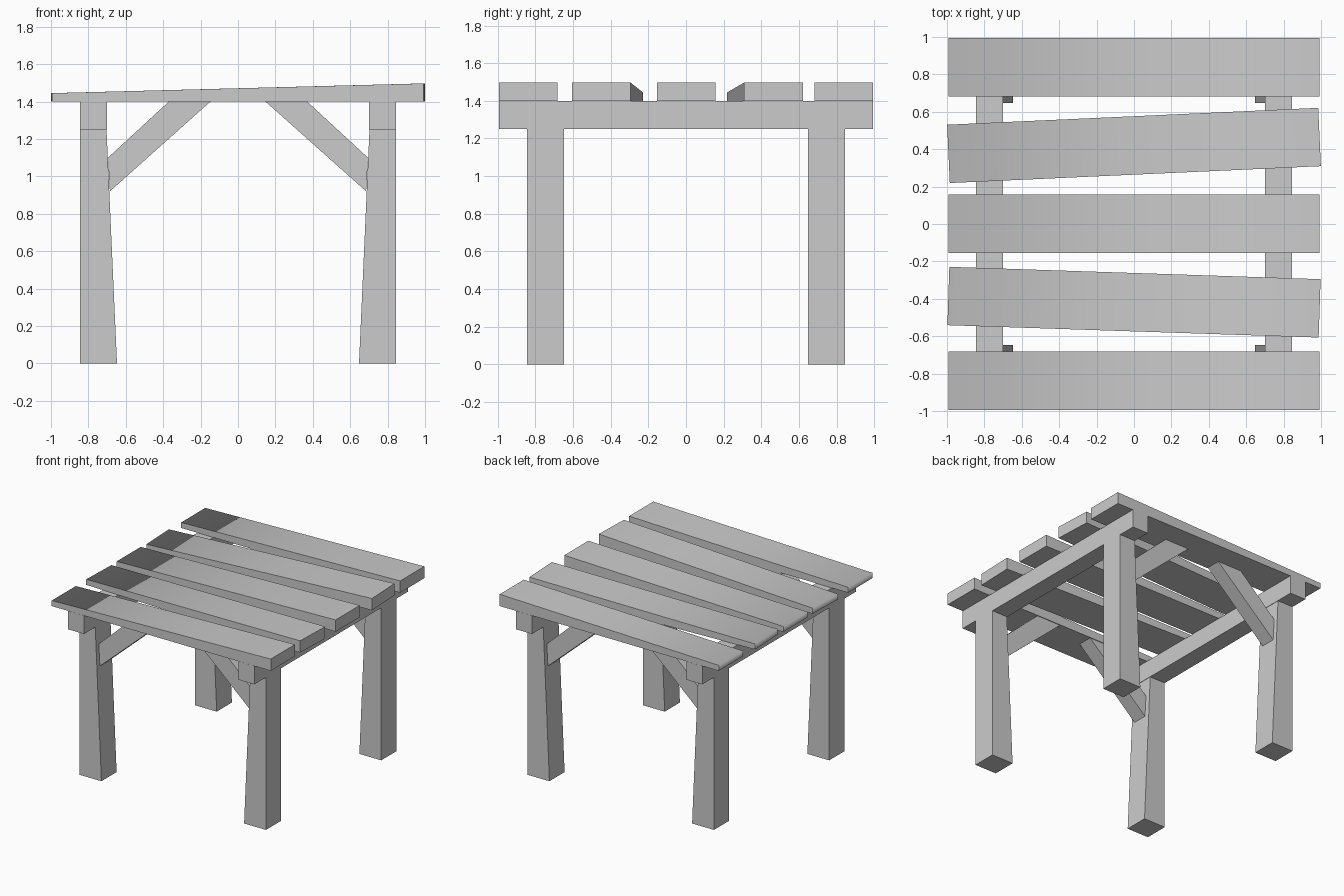
import bpy, bmesh
from math import radians
from mathutils import Matrix

if "Cube" in bpy.data.objects:
    bpy.data.objects.remove(bpy.data.objects["Cube"])


def extrude_profile(name, profile, y0, y1):
    """Solid made by extruding an x/z outline from y0 to y1."""
    bm = bmesh.new()
    face = bm.faces.new([bm.verts.new((x, y0, z)) for x, z in profile])
    ext = bmesh.ops.extrude_face_region(bm, geom=[face])
    moved = [v for v in ext["geom"] if isinstance(v, bmesh.types.BMVert)]
    bmesh.ops.translate(bm, verts=moved, vec=(0, y1 - y0, 0))
    bmesh.ops.recalc_face_normals(bm, faces=bm.faces)
    mesh = bpy.data.meshes.new(name)
    bm.to_mesh(mesh)
    bm.free()
    obj = bpy.data.objects.new(name, mesh)
    bpy.context.collection.objects.link(obj)
    return obj


def flip_x(profile, side):
    return [(x * side, z) for x, z in profile]


LEG = [(0.647, 0), (0.845, 0), (0.845, 1.25), (0.703, 1.25)]
BEAM = [(0.70, 1.25), (0.845, 1.25), (0.845, 1.40), (0.70, 1.40)]
BRACE = [(0.685, 0.92), (0.695, 1.10), (0.37, 1.40), (0.147, 1.40)]
PLANK = [(-0.993, 1.40), (0.993, 1.40), (0.993, 1.497), (-0.993, 1.445)]

for sx, side in ((-1, "left"), (1, "right")):
    # Cross beam along the depth
    extrude_profile(f"{side}_beam", flip_x(BEAM, sx), -0.995, 0.995)
    for sy, end in ((-1, "front"), (1, "back")):
        # Tapered legs and diagonal braces
        extrude_profile(f"{end}_{side}_leg", flip_x(LEG, sx), sy * 0.648, sy * 0.845)
        extrude_profile(f"{end}_{side}_brace", flip_x(BRACE, sx), sy * 0.688, sy * 0.81)

# Wedge-shaped top planks, two of them laid slightly askew
for i, (y, angle) in enumerate([(-0.838, 0), (-0.418, -1.9), (0.002, 0), (0.42, 2.6), (0.838, 0)]):
    plank = extrude_profile(f"top_plank_{i + 1}", PLANK, -0.156, 0.156)
    mesh = plank.data
    # Soft shading rolls over the thin left edge; every other edge stays crisp
    for p in mesh.polygons:
        p.use_smooth = True
    for e in mesh.edges:
        ends = [mesh.vertices[v].co for v in e.vertices]
        e.use_edge_sharp = not all(c.x < 0 and c.z > 1.42 for c in ends)
    mesh.transform(Matrix.Translation((0, y, 0)) @ Matrix.Rotation(radians(angle), 4, 'Z'))
